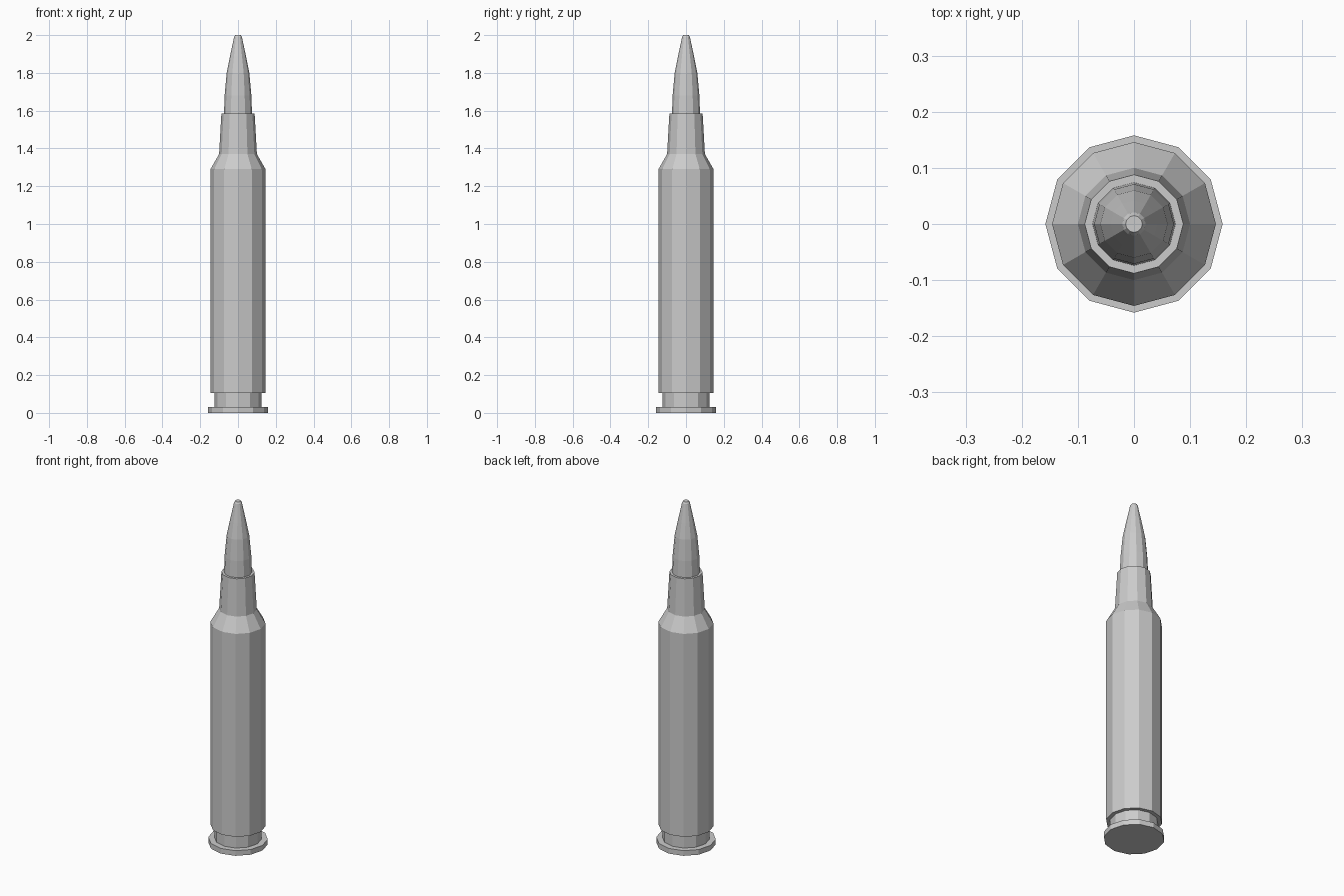
import bpy
import bmesh
from math import cos, sin, pi

if "Cube" in bpy.data.objects:
    bpy.data.objects.remove(bpy.data.objects["Cube"])

SIDES = 12


def lathe(name, profile):
    """Spin an (r, z) profile into a closed, flat-faced solid."""
    bm = bmesh.new()
    rings = [[bm.verts.new((r * cos(2 * pi * i / SIDES), r * sin(2 * pi * i / SIDES), z))
              for i in range(SIDES)] for r, z in profile]
    for low, high in zip(rings, rings[1:]):
        for i in range(SIDES):
            j = (i + 1) % SIDES
            bm.faces.new((low[i], low[j], high[j], high[i]))
    bm.faces.new(rings[0][::-1])
    bm.faces.new(rings[-1])
    mesh = bpy.data.meshes.new(name)
    bm.to_mesh(mesh)
    bm.free()
    obj = bpy.data.objects.new(name, mesh)
    bpy.context.collection.objects.link(obj)
    return obj


# Case: rim, extractor groove, body, shoulder and neck
lathe("case", [(0.158, 0), (0.158, 0.03), (0.125, 0.03), (0.125, 0.105),
               (0.146, 0.105), (0.146, 1.29), (0.10, 1.37), (0.088, 1.585),
               (0.074, 1.585)])

# Projectile: seated in the neck, tapering to a blunt tip
lathe("projectile", [(0.074, 1.585), (0.071, 1.68), (0.06, 1.80), (0.042, 1.89),
                     (0.025, 1.97), (0.021, 1.99), (0.015, 2.0)])
